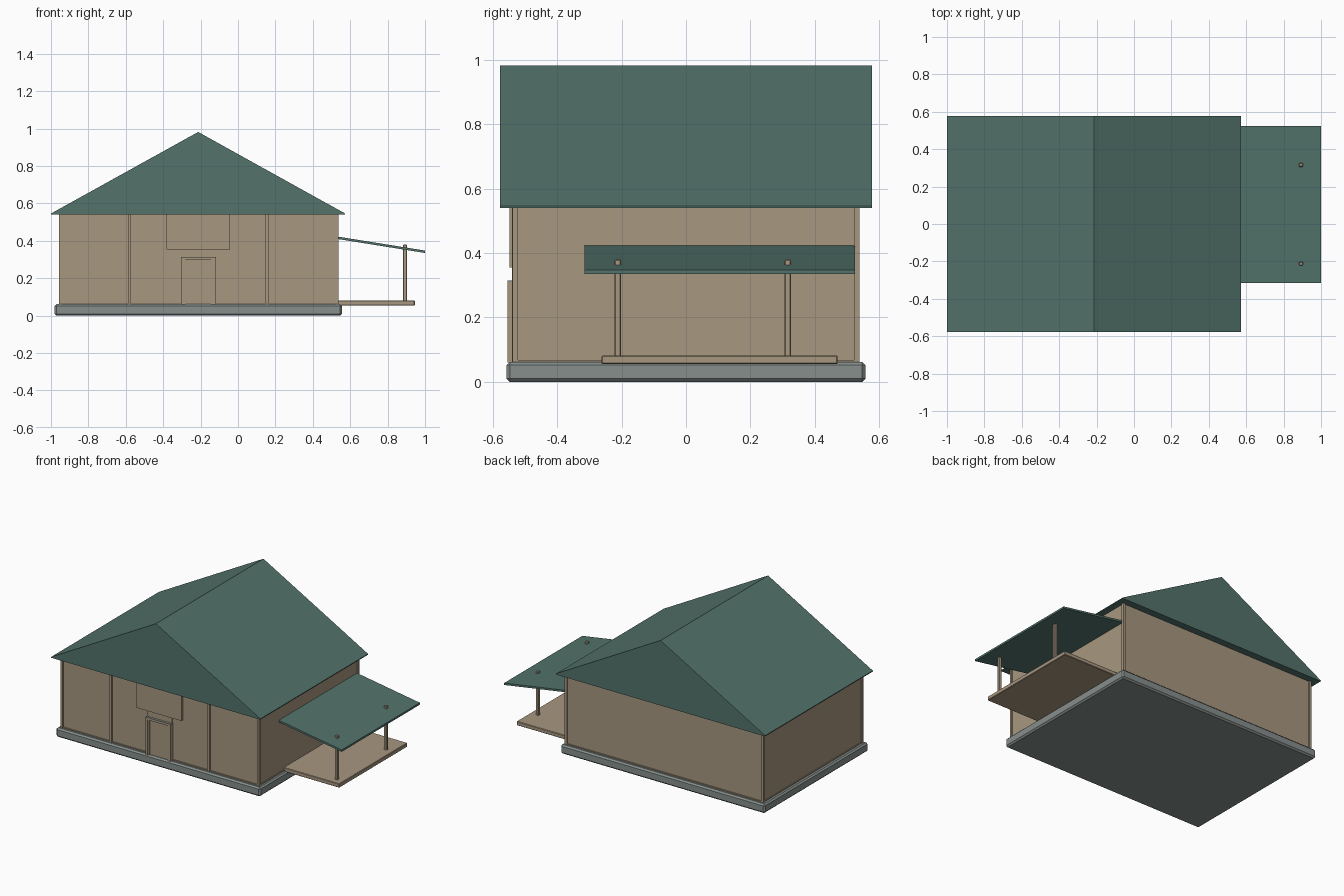
import bpy, bmesh, math
from mathutils import Matrix

cube = bpy.data.objects.get("Cube")
if cube:
    bpy.data.objects.remove(cube)


def material(name, rgb):
    m = bpy.data.materials.new(name)
    m.use_nodes = True
    m.diffuse_color = (*rgb, 1)
    m.node_tree.nodes["Principled BSDF"].inputs["Base Color"].default_value = (*rgb, 1)
    return m


TAN = material("tan", (0.39, 0.31, 0.215))
GREEN = material("dark green", (0.087, 0.172, 0.148))
GREY = material("stone grey", (0.24, 0.275, 0.265))


def finish(name, bm, mat, bevel=0):
    bmesh.ops.recalc_face_normals(bm, faces=bm.faces)
    mesh = bpy.data.meshes.new(name)
    bm.to_mesh(mesh)
    bm.free()
    mesh.materials.append(mat)
    obj = bpy.data.objects.new(name, mesh)
    bpy.context.collection.objects.link(obj)
    if bevel:
        mod = obj.modifiers.new("Bevel", "BEVEL")
        mod.width = bevel
        mod.segments = 1
    return obj


def box(name, xs, ys, zs, mat, bevel=0):
    bm = bmesh.new()
    bmesh.ops.create_cube(bm, size=1)
    for v in bm.verts:
        v.co = [(lo + hi) / 2 + c * (hi - lo) for c, (lo, hi) in zip(v.co, (xs, ys, zs))]
    return finish(name, bm, mat, bevel)


def prism(name, profile, y0, y1, mat, bevel=0):
    """Extrude an x-z profile along y."""
    bm = bmesh.new()
    face = bm.faces.new([bm.verts.new((x, y0, z)) for x, z in profile])
    ext = bmesh.ops.extrude_face_region(bm, geom=[face])
    moved = [g for g in ext["geom"] if isinstance(g, bmesh.types.BMVert)]
    bmesh.ops.translate(bm, verts=moved, vec=(0, y1 - y0, 0))
    return finish(name, bm, mat, bevel)


# Main building
LEFT, RIGHT, DEPTH = -0.95, 0.528, 0.53
MID = -0.212
box("foundation", (-0.98, 0.555), (-0.557, 0.557), (0, 0.062), GREY, 0.01)
box("walls", (LEFT, RIGHT), (-DEPTH, DEPTH), (0.055, 0.545), TAN)
box("wall_skirting", (LEFT - 0.005, RIGHT + 0.005), (-DEPTH - 0.005, DEPTH + 0.005),
    (0.06, 0.068), TAN)
prism("gable_roof", [(-1, 0.54), (0.573, 0.54), (0.573, 0.546), (-0.213, 0.982), (-1, 0.546)],
      -0.578, 0.578, GREEN)

# Corner posts wrap each corner; two more divide the front
for x in (LEFT, RIGHT):
    for y in (-DEPTH, DEPTH):
        box("corner_post", (x - 0.008, x + 0.008), (y - 0.008, y + 0.008), (0.06, 0.542), TAN)
for x in (-0.58, 0.155):
    box("front_post", (x - 0.008, x + 0.008), (-0.54, -0.52), (0.06, 0.542), TAN)

# Blank panel above the entrance
box("entrance_panel", (-0.382, -0.043), (-0.548, -0.52), (0.355, 0.542), TAN)

# Door surround, frame and leaf
box("door_surround", (-0.308, -0.12), (-0.538, -0.52), (0.06, 0.355), TAN)
box("door_head", (MID - 0.094, MID + 0.094), (-0.554, -0.52), (0.298, 0.31), TAN)
box("door_head_cap", (MID - 0.094, MID + 0.094), (-0.554, -0.52), (0.31, 0.314), GREY)
for side in (-1, 1):
    for off, w, front, name in ((0.087, 0.007, -0.554, "door_jamb"),
                                (0.074, 0.006, -0.549, "door_frame")):
        x = MID + side * off
        box(name, (x - w, x + w), (front, -0.52), (0.06, 0.3), TAN)
box("door_leaf", (MID - 0.068, MID + 0.068), (-0.543, -0.52), (0.06, 0.298), TAN)

# Side porch
box("porch_deck", (0.52, 0.945), (-0.262, 0.47), (0.055, 0.082), TAN, 0.003)
prism("porch_roof", [(0.525, 0.411), (1, 0.335), (1, 0.348), (0.525, 0.424)],
      -0.315, 0.525, GREEN)
for y in (-0.212, 0.316):
    box("porch_post", (0.882, 0.903), (y - 0.01, y + 0.01), (0.07, 0.38), TAN, 0.003)
